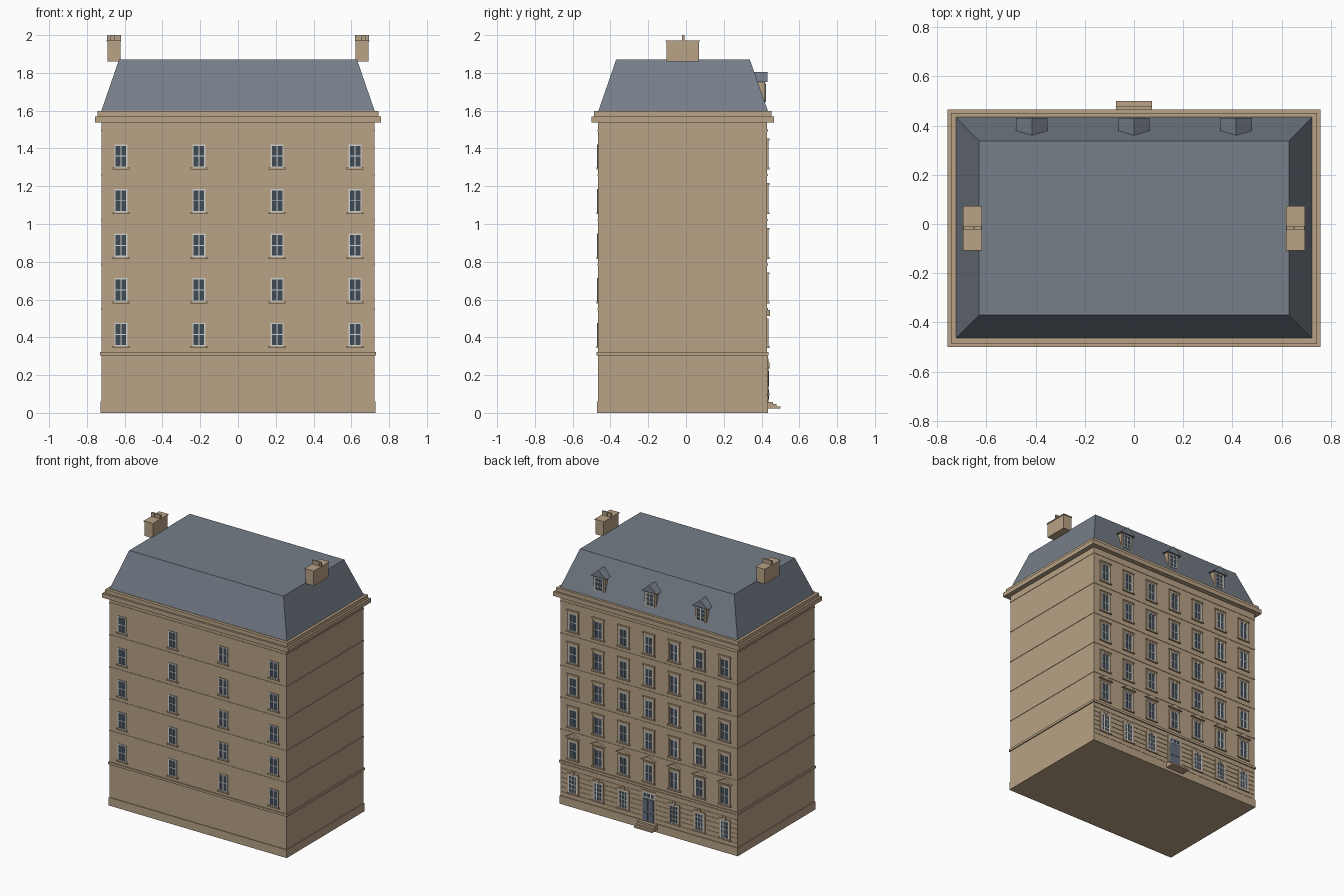
import bpy

if "Cube" in bpy.data.objects:
    bpy.data.objects.remove(bpy.data.objects["Cube"])

def mat(name, rgb):
    m = bpy.data.materials.new(name)
    m.diffuse_color = (*rgb, 1)
    m.use_nodes = True
    m.node_tree.nodes["Principled BSDF"].inputs["Base Color"].default_value = m.diffuse_color
    return m

STONE = mat("tan_stone", (0.48, 0.36, 0.235))
SLATE = mat("blue_grey_slate", (0.18, 0.21, 0.25))
GLASS = mat("dark_glass", (0.05, 0.068, 0.09))
WHITE = mat("off_white_paint", (0.64, 0.65, 0.63))
DOOR = mat("door_blue_grey", (0.13, 0.155, 0.2))

FRONT, BACK = -0.465, 0.43
HALF = 0.722

class Part:
    """Collects boxes, frusta and prisms into one named object."""
    def __init__(self, name, material):
        self.name, self.material, self.v, self.f = name, material, [], []

    def frustum(self, a, b, z0, z1):
        n = len(self.v)
        for (x0, x1, y0, y1), z in ((a, z0), (b, z1)):
            self.v += [(x0, y0, z), (x1, y0, z), (x1, y1, z), (x0, y1, z)]
        quads = [(3, 2, 1, 0), (4, 5, 6, 7)]
        quads += [(i, (i + 1) % 4, (i + 1) % 4 + 4, i + 4) for i in range(4)]
        self.f += [tuple(n + i for i in q) for q in quads]

    def box(self, x0, x1, y0, y1, z0, z1):
        y0, y1 = sorted((y0, y1))
        self.frustum((x0, x1, y0, y1), (x0, x1, y0, y1), z0, z1)

    def gable(self, x, w, y0, y1, z0, z1):
        n = len(self.v)
        for y in (y0, y1):
            self.v += [(x - w, y, z0), (x + w, y, z0), (x, y, z1)]
        faces = [(0, 1, 2), (5, 4, 3), (1, 0, 3, 4), (2, 1, 4, 5), (0, 2, 5, 3)]
        self.f += [tuple(n + i for i in q) for q in faces]

    def ring(self, out, z0, z1):
        self.box(-HALF - out, HALF + out, FRONT - out, BACK + out, z0, z1)

    def build(self):
        me = bpy.data.meshes.new(self.name)
        me.from_pydata(self.v, [], self.f)
        me.materials.append(self.material)
        ob = bpy.data.objects.new(self.name, me)
        bpy.context.collection.objects.link(ob)

walls = Part("walls", STONE)
walls.ring(0, 0, 1.6)
walls.build()

# plinth, floor bands and stepped cornice
trim = Part("plinth_and_bands", STONE)
trim.ring(0.005, 0, 0.06)
trim.ring(0.008, 0.305, 0.322)
for z in (0.55, 0.785, 1.02, 1.258, 1.495):
    trim.ring(0.003, z - 0.005, z + 0.005)
trim.build()
cornice = Part("cornice", STONE)
cornice.ring(0.036, 1.538, 1.57)
cornice.ring(0.022, 1.57, 1.597)
cornice.build()

# mansard roof
roof = Part("mansard_roof", SLATE)
roof.frustum((-0.725, 0.725, -0.465, 0.435), (-0.63, 0.63, -0.37, 0.338), 1.595, 1.87)
roof.build()

# rusticated courses on the entrance side
rust = Part("rusticated_courses", STONE)
for i in range(7):
    z = 0.063 + i * 0.0345
    rust.box(-HALF, HALF, BACK, BACK + 0.003, z, z + 0.030)
rust.build()

glass = Part("window_glass", GLASS)
frames = Part("window_frames", WHITE)
sills = Part("window_sills", STONE)
surrounds = Part("window_surrounds", STONE)

def window(x, z, w, h, wall, d, cols=2, rows=2):
    """Glass plate with a painted frame and glazing bars; d is the outward direction."""
    t, b = 0.007, 0.0025
    y1 = wall + d * 0.006
    glass.box(x - w, x + w, wall - d * 0.002, wall + d * 0.003, z - h, z + h)
    for s in (-1, 1):
        xa, xb = sorted((x + s * w, x + s * (w - t)))
        frames.box(xa, xb, wall, y1, z - h, z + h)
        za, zb = sorted((z + s * h, z + s * (h - t)))
        frames.box(x - w + t, x + w - t, wall, y1, za, zb)
    for i in range(1, cols):
        c = x - w + 2 * w * i / cols
        frames.box(c - b, c + b, wall, wall + d * 0.005, z - h + t, z + h - t)
    for i in range(1, rows):
        c = z - h + 2 * h * i / rows
        frames.box(x - w + t, x + w - t, wall, wall + d * 0.0045, c - b, c + b)

def surround(x, z, w, h):
    """Stone jambs and head round an opening on the entrance side."""
    for s in (-1, 1):
        xa, xb = sorted((x + s * w, x + s * (w + 0.012)))
        surrounds.box(xa, xb, BACK, BACK + 0.008, z - h, z + h)
    surrounds.box(x - w - 0.012, x + w + 0.012, BACK, BACK + 0.008, z + h, z + h + 0.013)

# upper floors on both long walls
floors = [0.415 + 0.236 * i for i in range(5)]
columns = [0.2067 * i for i in range(-3, 4)]
for n, z in enumerate(floors):
    for x in (-0.62, -0.207, 0.207, 0.62):
        window(x, z, 0.035, 0.062, FRONT, -1)
        sills.box(x - 0.045, x + 0.045, FRONT, FRONT - 0.01, z - 0.071, z - 0.061)
    for x in columns:
        window(x, z + 0.005, 0.034, 0.066, BACK, 1)
        surround(x, z + 0.005, 0.034, 0.066)
        sills.box(x - 0.052, x + 0.052, BACK, BACK + 0.012, z - 0.071, z - 0.061)
        if n == 0:
            surrounds.gable(x, 0.06, BACK, BACK + 0.015, z + 0.098, z + 0.13)
        else:
            surrounds.box(x - 0.05, x + 0.05, BACK, BACK + 0.011, z + 0.084, z + 0.093)

# ground floor windows with keystones
for x in columns:
    if abs(x) > 0.1:
        window(x, 0.17, 0.036, 0.066, BACK + 0.002, 1, 3, 4)
        surround(x, 0.17, 0.036, 0.066)
        sills.box(x - 0.05, x + 0.05, BACK, BACK + 0.012, 0.094, 0.104)
        surrounds.frustum((x - 0.008, x + 0.008, BACK, BACK + 0.012),
                          (x - 0.013, x + 0.013, BACK, BACK + 0.012), 0.236, 0.266)

# entrance door, transom light and steps
door = Part("entrance_door", DOOR)
door.box(-0.048, 0.048, BACK, BACK + 0.006, 0.055, 0.235)
for x in (-0.023, 0.023):
    for z0, z1 in ((0.07, 0.125), (0.14, 0.222)):
        door.box(x - 0.016, x + 0.016, BACK, BACK + 0.009, z0, z1)
door.build()
window(0, 0.255, 0.048, 0.02, BACK + 0.002, 1, 3, 1)
surround(0, 0.165, 0.048, 0.11)
steps = Part("entrance_steps", STONE)
for y, z in ((0.5, 0.022), (0.48, 0.034), (0.46, 0.046)):
    steps.box(-0.073, 0.073, BACK, y, z, z + 0.012)
steps.build()

# dormers on the entrance side
dormer_walls = Part("dormer_walls", STONE)
dormer_roofs = Part("dormer_roofs", SLATE)
for x in (-0.415, 0, 0.415):
    dormer_walls.box(x - 0.047, x + 0.047, 0.365, 0.418, 1.642, 1.756)
    window(x, 1.695, 0.034, 0.05, 0.418, 1, 2, 3)
    dormer_roofs.gable(x, 0.064, 0.355, 0.432, 1.752, 1.806)
dormer_walls.build()
dormer_roofs.build()

for part in (glass, frames, sills, surrounds):
    part.build()

# chimneys with caps and a row of narrow pots
for side, name in ((-1, "left"), (1, "right")):
    c = side * 0.657
    stack = Part(name + "_chimney", STONE)
    stack.box(c - 0.034, c + 0.034, -0.104, 0.07, 1.86, 1.965)
    stack.box(c - 0.038, c + 0.038, -0.108, 0.074, 1.965, 1.972)
    stack.build()
    pots = Part(name + "_chimney_pots", STONE)
    for i in range(5):
        x = c + (i - 2) * 0.0148
        pots.box(x - 0.007, x + 0.007, -0.022, -0.009, 1.972, 2.0)
    pots.build()
